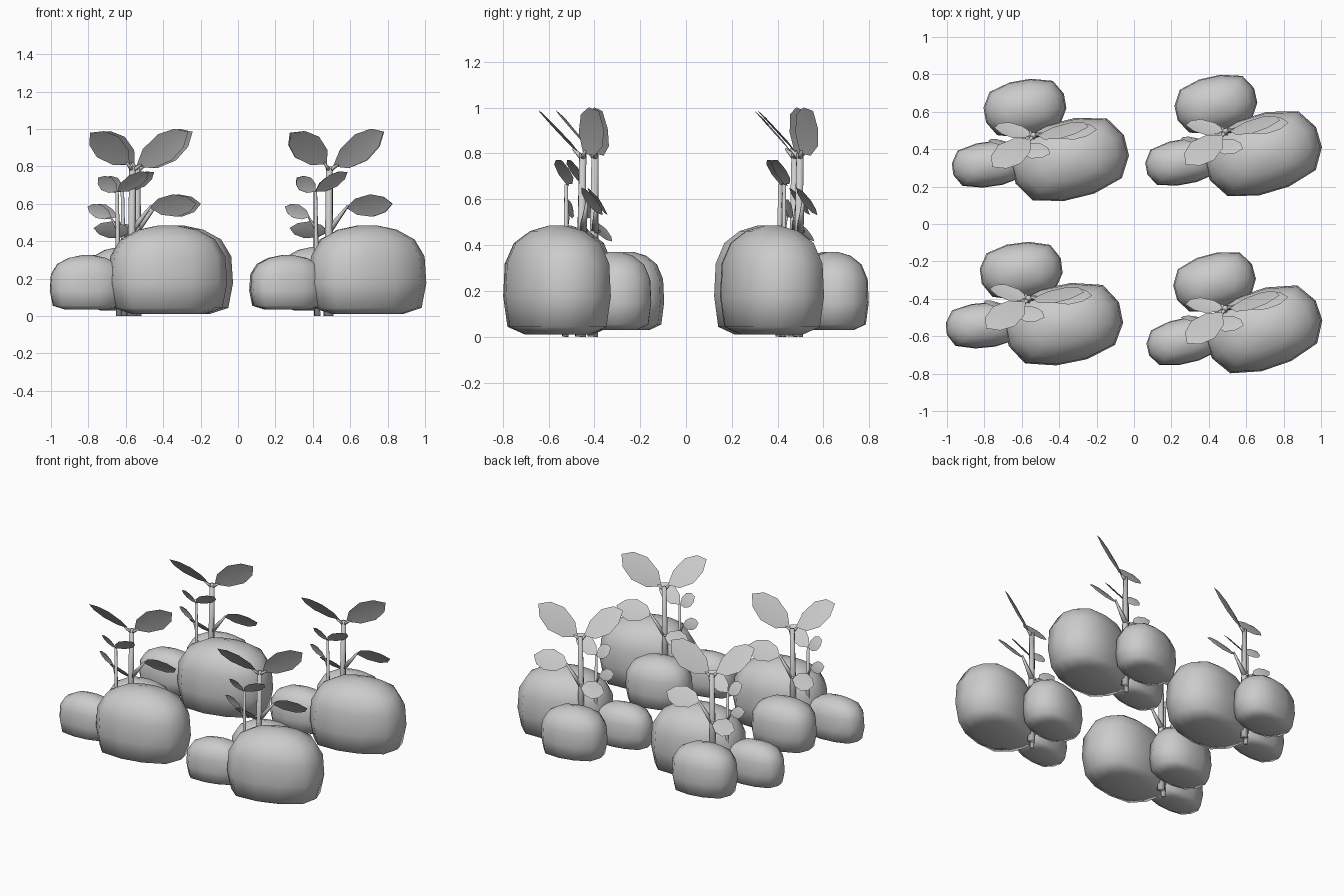
import bpy, math
from mathutils import Vector, Matrix

if "Cube" in bpy.data.objects:
    bpy.data.objects.remove(bpy.data.objects["Cube"])

PROFILE = ((0, .6), (.07, .92), (.35, 1), (.65, .97), (.84, .8), (.95, .5), (1, .15))


def make_mesh(name, verts, faces):
    me = bpy.data.meshes.new(name)
    me.from_pydata([tuple(v) for v in verts], [], faces)
    me.update()
    for p in me.polygons:
        p.use_smooth = True
    return me


def loft(name, rings):
    n = len(rings[0])
    verts = [v for r in rings for v in r]
    faces = [list(range(n))[::-1], list(range(len(verts) - n, len(verts)))]
    for k in range(len(rings) - 1):
        for i in range(n):
            j = (i + 1) % n
            faces.append([k * n + i, k * n + j, (k + 1) * n + j, (k + 1) * n + i])
    return make_mesh(name, verts, faces)


def rock(name, cx, cy, a, b, deg, z0, z1, square, sides=12):
    # Boxy oval plan, turned, scaled through the side profile
    turn = Matrix.Rotation(math.radians(deg), 3, 'Z')
    rings = []
    for t, s in PROFILE:
        ring = []
        for i in range(sides):
            ang = 2 * math.pi * (i + .5) / sides
            c, d = math.cos(ang), math.sin(ang)
            r = s / (abs(c) ** square + abs(d) ** square) ** (1 / square)
            ring.append(turn @ Vector((a * r * c, b * r * d, 0))
                        + Vector((cx, cy, z0 + (z1 - z0) * t)))
        rings.append(ring)
    return loft(name, rings)


def stem(name, start, end, r0, r1, sides=6):
    # Tapered straight stalk
    p, q = Vector(start), Vector(end)
    u = (q - p).cross(Vector((0, 1, 0))).normalized()
    v = (q - p).normalized().cross(u)
    return loft(name, [[o + (u * math.cos(g) + v * math.sin(g)) * r
                        for g in (2 * math.pi * k / sides for k in range(sides))]
                       for o, r in ((p, r0), (q, r1))])


def leaf(name, base, tip, width):
    # Pointed blade with a slight fold along the midrib
    b, t, w = Vector(base), Vector(tip), Vector(width)
    a = t - b
    n = a.cross(w).normalized() * 0.006
    verts = [b]
    for f, s in ((.22, .36), (.55, .5), (.83, .34)):
        m = b + a * f
        verts += [m - w * s, m + n, m + w * s]
    verts.append(t)
    faces = [(0, 2, 1), (0, 3, 2), (7, 8, 10), (8, 9, 10)]
    for k in (1, 4):
        faces += [(k, k + 1, k + 4, k + 3), (k + 1, k + 2, k + 5, k + 4)]
    return make_mesh(name, verts, faces)


# All parts are laid out around the plant's root
# Rocks
parts = [rock("large_rock", .245, -.11, .315, .21, 14, .01, .485, 2.8)]
parts.append(rock("side_rock", -.185, -.135, .2, .12, 8, .035, .325, 3))
parts.append(rock("back_rock", .005, .165, .22, .15, 10, .03, .37, 2.8))

# Stems and branches
fork, top, thin = (.05, .02, .46), (.05, .02, .8), (-.03, -.045, .665)
parts.append(stem("main_stem", (.045, .01, 0), top, .026, .017))
parts.append(stem("thin_stem", (-.02, -.05, 0), thin, .016, .009))
parts.append(stem("mid_branch", fork, (.15, .03, .59), .018, .006))
parts.append(stem("low_branch", fork, (.03, .04, .46), .012, .006))
parts.append(stem("thin_branch", (-.03, -.045, .47), (-.065, -.03, .53), .009, .004))
parts.append(stem("top_right_stalk", (.05, .02, .78), (.1, .025, .81), .014, .005))
parts.append(stem("top_left_stalk", (.05, .02, .78), (.02, -.02, .82), .014, .005))

# Leaves on the main stem
parts.append(leaf("top_left_leaf", (.035, 0, .81), (-.17, -.15, .98), (.12, -.1, .11)))
parts.append(leaf("top_right_leaf", (.07, .02, .8), (.345, .065, .985), (.07, .09, -.14)))
parts.append(leaf("mid_right_leaf", (.14, .03, .58), (.39, .05, .6), (.02, .09, -.12)))
parts.append(leaf("low_left_leaf", (.045, .03, .45), (-.16, .06, .47), (-.02, .085, -.09)))

# Leaves on the thin stem
parts.append(leaf("small_right_leaf", thin, (.14, -.08, .77), (.05, .08, -.06)))
parts.append(leaf("small_left_leaf", thin, (-.13, -.065, .74), (.06, -.055, .065)))
parts.append(leaf("small_low_leaf", (-.06, -.03, .53), (-.19, -.01, .585), (.03, -.035, .07)))

# Four clusters, each turned slightly
for x, y, deg in ((-.588, .455, 0), (.44, .475, 2.5), (-.615, -.415, -2.5), (.44, -.475, 5)):
    m = Matrix.Translation((x, y, 0)) @ Matrix.Rotation(math.radians(deg), 4, 'Z')
    for me in parts:
        ob = bpy.data.objects.new(me.name, me)
        ob.matrix_world = m
        bpy.context.collection.objects.link(ob)
